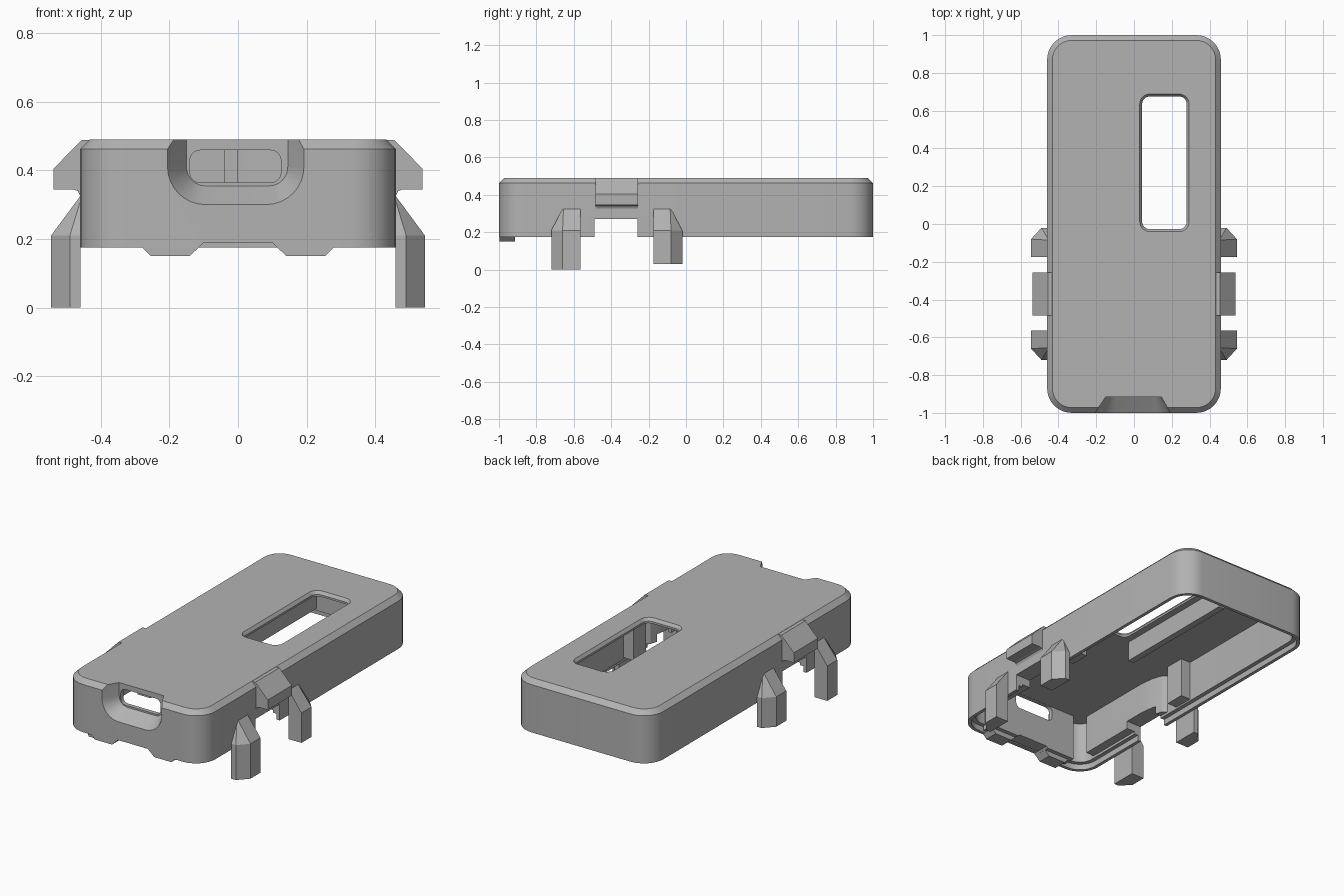
import bpy, bmesh, math

cube = bpy.data.objects.get("Cube")
if cube:
    bpy.data.objects.remove(cube, do_unlink=True)

GREY = (0.45, 0.45, 0.45, 1)
mat = bpy.data.materials.new("plain grey")
mat.use_nodes = True
mat.diffuse_color = GREY
mat.node_tree.nodes["Principled BSDF"].inputs["Base Color"].default_value = GREY

PLANES = {"xy": lambda u, v, w: (u, v, w),
          "xz": lambda u, v, w: (u, w, v),
          "yz": lambda u, v, w: (w, u, v)}


def rounded(x0, x1, y0, y1, r, n=8):
    """Outline of a rounded rectangle."""
    pts = []
    corners = [(x1 - r, y1 - r), (x0 + r, y1 - r), (x0 + r, y0 + r), (x1 - r, y0 + r)]
    for q, (cx, cy) in enumerate(corners):
        for i in range(n + 1):
            a = (q + i / n) * math.pi / 2
            pts.append((cx + r * math.cos(a), cy + r * math.sin(a)))
    return pts


def loft(name, plane, *rings):
    """Closed solid through rings given as (outline, offset)."""
    bm = bmesh.new()
    loops = [[bm.verts.new(PLANES[plane](u, v, w)) for u, v in pts] for pts, w in rings]
    for a, b in zip(loops, loops[1:]):
        for i in range(len(a)):
            j = (i + 1) % len(a)
            bm.faces.new((a[i], a[j], b[j], b[i]))
    bm.faces.new(loops[0])
    bm.faces.new(loops[-1])
    bmesh.ops.recalc_face_normals(bm, faces=bm.faces)
    me = bpy.data.meshes.new(name)
    bm.to_mesh(me)
    bm.free()
    me.materials.append(mat)
    ob = bpy.data.objects.new(name, me)
    bpy.context.collection.objects.link(ob)
    return ob


def prism(name, plane, pts, a, b):
    return loft(name, plane, (pts, a), (pts, b))


def box(name, x0, x1, y0, y1, z0, z1):
    return prism(name, "xy", [(x0, y0), (x1, y0), (x1, y1), (x0, y1)], z0, z1)


def combine(target, tool, mode):
    """Apply a boolean and remove the tool."""
    mod = target.modifiers.new("combine", "BOOLEAN")
    mod.operation, mod.solver, mod.object = mode, "EXACT", tool
    bpy.context.view_layer.update()
    dg = bpy.context.evaluated_depsgraph_get()
    me = bpy.data.meshes.new_from_object(target.evaluated_get(dg))
    target.modifiers.clear()
    target.data = me
    bpy.data.objects.remove(tool, do_unlink=True)


def flip(pts, s):
    return [(s * x, y) for x, y in pts]


def shell_outline(inset):
    return rounded(-0.46 + inset, 0.46 - inset, -1 + inset, 1 - inset, 0.13 - inset)


# Hollow shell, open underneath, with a stepped rim
case = loft("case", "xy", (shell_outline(0), 0.175), (shell_outline(0), 0.462),
            (shell_outline(0.028), 0.49))
combine(case, loft("cavity", "xy", (shell_outline(0.02), 0.1), (shell_outline(0.02), 0.21),
                   (shell_outline(0.045), 0.21), (shell_outline(0.045), 0.46)), "DIFFERENCE")

# Inner ribs, thick front wall, side blocks and bosses
combine(case, box("rib", -0.04, 0, -0.05, 0.75, 0.34, 0.47), "UNION")
combine(case, box("front_wall", -0.3, 0.3, -0.97, -0.89, 0.18, 0.47), "UNION")
SIDE = [(0.44, -0.85), (0.36, -0.85), (0.36, -0.36), (0.37, -0.28), (0.39, -0.22), (0.44, -0.18)]
for s in (1, -1):
    combine(case, prism("side_block", "xy", flip(SIDE, s), 0.225, 0.47), "UNION")
    combine(case, box("boss", *sorted((s * 0.35, s * 0.44)), -0.12, 0, 0.22, 0.47), "UNION")

# Tapered front recess and the slot behind it
combine(case, loft("recess", "xz",
                   (rounded(-0.21, 0.196, 0.296, 0.8, 0.115), -1.007),
                   (rounded(-0.15, 0.145, 0.355, 0.8, 0.055), -0.915)), "DIFFERENCE")
combine(case, prism("slot", "xz", rounded(-0.14, 0.125, 0.365, 0.459, 0.03), -0.95, -0.8),
        "DIFFERENCE")

# Bevelled window in the top
combine(case, loft("window", "xy", (rounded(0.043, 0.279, -0.027, 0.675, 0.04), 0.3),
                   (rounded(0.043, 0.279, -0.027, 0.675, 0.04), 0.472),
                   (rounded(0.023, 0.299, -0.047, 0.695, 0.06), 0.5)), "DIFFERENCE")

# Side notches and the shallow dip in the front rim
combine(case, box("side_notch", -0.6, 0.6, -0.49, -0.26, 0.1, 0.272), "DIFFERENCE")
combine(case, prism("rim_dip", "xz", [(-0.14, 0.15), (0.14, 0.15), (0.1, 0.19), (-0.1, 0.19)],
                    -1.1, -0.8), "DIFFERENCE")
parts = [case]

# Mirrored tabs, clips and legs
TAB = [(0.1, 0.19), (0.14, 0.151), (0.255, 0.151), (0.28, 0.176), (0.28, 0.19)]
CLIP = [(0.42, 0.489), (0.455, 0.489), (0.538, 0.405), (0.538, 0.345), (0.48, 0.345),
        (0.467, 0.34), (0.459, 0.325), (0.42, 0.325)]
LEG = [(0.459, -0.72), (0.49, -0.72), (0.545, -0.66), (0.545, -0.565), (0.459, -0.565)]
LEG_TIP = [(0.45, -0.66), (0.455, -0.66), (0.46, -0.655), (0.46, -0.565), (0.45, -0.565)]
for side, s in (("left", 1), ("right", -1)):
    parts.append(prism(side + "_front_tab", "xz", flip(TAB, s), -0.998, -0.915))
    parts.append(prism(side + "_clip", "xz", flip(CLIP, s), -0.485, -0.257))
    for end, z0 in (("front", 0), ("back", 0.03)):
        base, tip = flip(LEG, s), flip(LEG_TIP, s)
        if end == "back":
            base, tip = [[(x, -0.74 - y) for x, y in p] for p in (base, tip)]
        parts.append(loft(f"{side}_{end}_leg", "xy", (base, z0), (base, 0.21), (tip, 0.325)))

# Smooth the rounded corners, keep hard edges
bpy.ops.object.select_all(action="DESELECT")
for ob in parts:
    ob.select_set(True)
bpy.context.view_layer.objects.active = case
bpy.ops.object.shade_smooth_by_angle(angle=math.radians(25))
